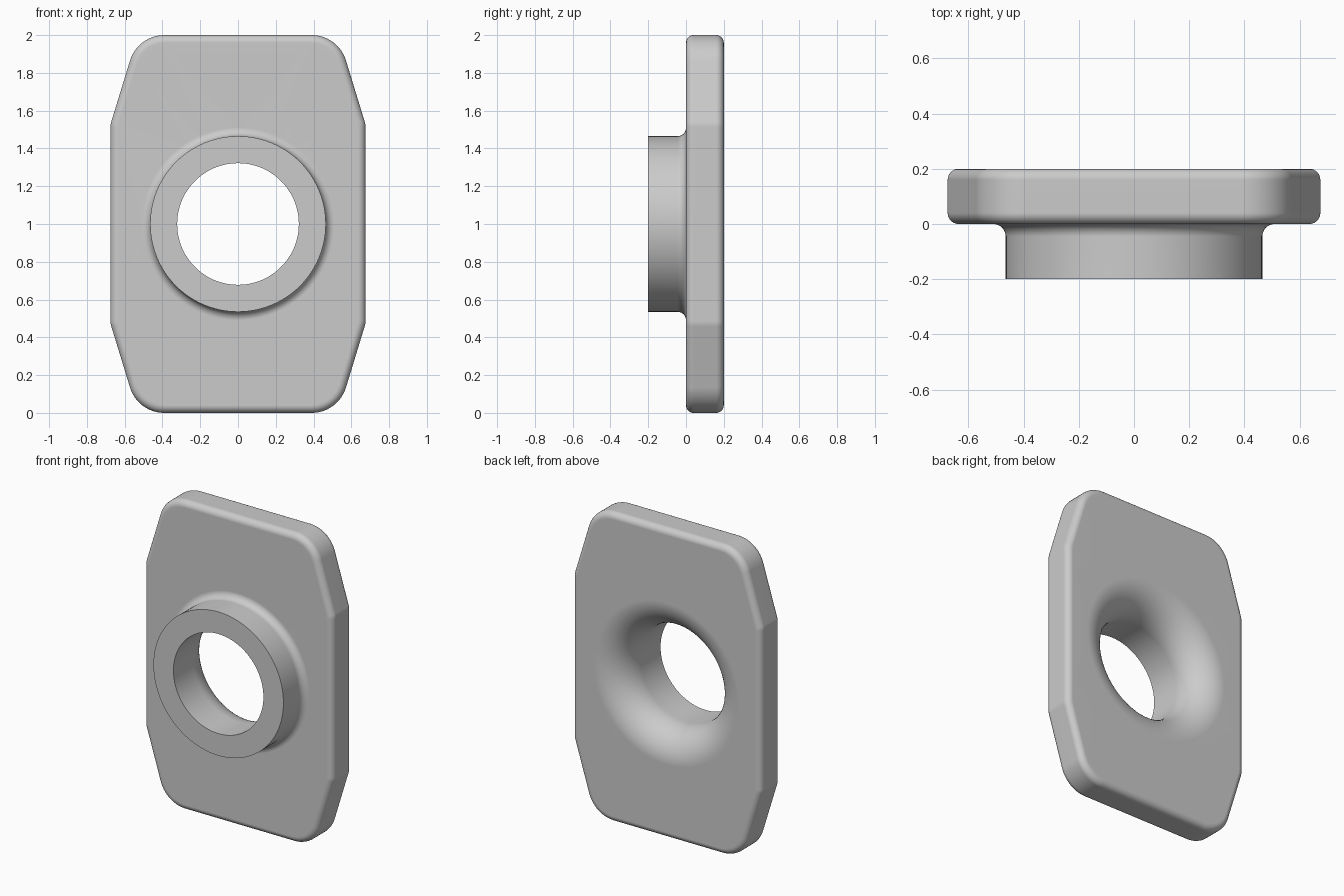
import bpy, bmesh
from math import sin, cos, pi, radians

cube = bpy.data.objects.get("Cube")
if cube:
    bpy.data.objects.remove(cube)

MID = 1.0                                  # height of the bore axis
THICK, EDGE = 0.2, 0.04                    # plate thickness and edge rounding
BORE, COLLAR, REACH = 0.322, 0.465, 0.2    # bore radius, collar radius and length
FILLET = 0.045                             # blend between collar and plate
TAPER = radians(17)                        # lean of the tapered sides
STEPS = 8

grey = bpy.data.materials.new("light_grey")
grey.use_nodes = True
grey.diffuse_color = (0.6, 0.6, 0.6, 1)
grey.node_tree.nodes["Principled BSDF"].inputs["Base Color"].default_value = (0.6, 0.6, 0.6, 1)

# Rounded corners of one quarter of the plate: centre x, centre z, radius, start and end angle
CORNERS = [(0.575, 0.513, 0.1, 0, TAPER, 4), (0.39, 0.81, 0.19, TAPER, pi / 2, 14)]


def outline(inset):
    """Plate outline, shrunk by inset, with the quarter mirrored all round."""
    quarter = []
    for cx, cz, r, a0, a1, n in CORNERS:
        for i in range(n + 1):
            a = a0 + (a1 - a0) * i / n
            quarter.append((cx + (r - inset) * cos(a), cz + (r - inset) * sin(a)))
    left = [(-x, z) for x, z in reversed(quarter)]
    upper = quarter + left
    return upper + [(-x, -z) for x, z in upper]


def circle(radius, n=96):
    return [(radius * cos(2 * pi * i / n), radius * sin(2 * pi * i / n)) for i in range(n)]


def loft(bm, rings):
    """Skin a list of (points, y) rings; return the edges of the first and last."""
    loops = [[bm.verts.new((x, y, z + MID)) for x, z in pts] for pts, y in rings]
    for a, b in zip(loops, loops[1:]):
        for i in range(len(a)):
            j = (i + 1) % len(a)
            bm.faces.new((a[i], a[j], b[j], b[i]))
    return [[bm.edges.get((lp[i - 1], lp[i])) for i in range(len(lp))]
            for lp in (loops[0], loops[-1])]


bm = bmesh.new()
quarter_turn = [pi / 2 * i / STEPS for i in range(STEPS + 1)]

# Rounded plate rim, front to back
rim = [(EDGE * (1 - sin(a)), EDGE * (1 - cos(a))) for a in quarter_turn]
rim += [(d, THICK - y) for d, y in reversed(rim)]
rim_front, rim_back = loft(bm, [(outline(d), y) for d, y in rim])

# Collar and bore profile: front blend, collar, bore, then the flared back mouth
bore = [(COLLAR + FILLET * (1 - sin(a)), -FILLET * (1 - cos(a))) for a in quarter_turn]
bore += [(COLLAR, -REACH), (BORE, -REACH)]
flare = [pi / 2 * i / 16 for i in range(17)]
bore += [(BORE + THICK * (1 - cos(a)), THICK * sin(a)) for a in flare]
collar_edges, mouth_edges = loft(bm, [(circle(r), y) for r, y in bore])

# Flat front and back of the plate
for outer, inner in ((rim_front, collar_edges), (rim_back, mouth_edges)):
    bmesh.ops.triangle_fill(bm, edges=outer + inner, use_beauty=True)
bmesh.ops.recalc_face_normals(bm, faces=bm.faces)

mesh = bpy.data.meshes.new("collared_plate")
bm.to_mesh(mesh)
bm.free()
mesh.materials.append(grey)
plate = bpy.data.objects.new("collared_plate", mesh)
bpy.context.collection.objects.link(plate)

# Smooth blends, crisp collar edges, clean flats
bpy.ops.object.select_all(action="DESELECT")
plate.select_set(True)
bpy.context.view_layer.objects.active = plate
bpy.ops.object.shade_smooth_by_angle(angle=radians(35))
weighted = plate.modifiers.new("even_flats", "WEIGHTED_NORMAL")
weighted.keep_sharp = True
